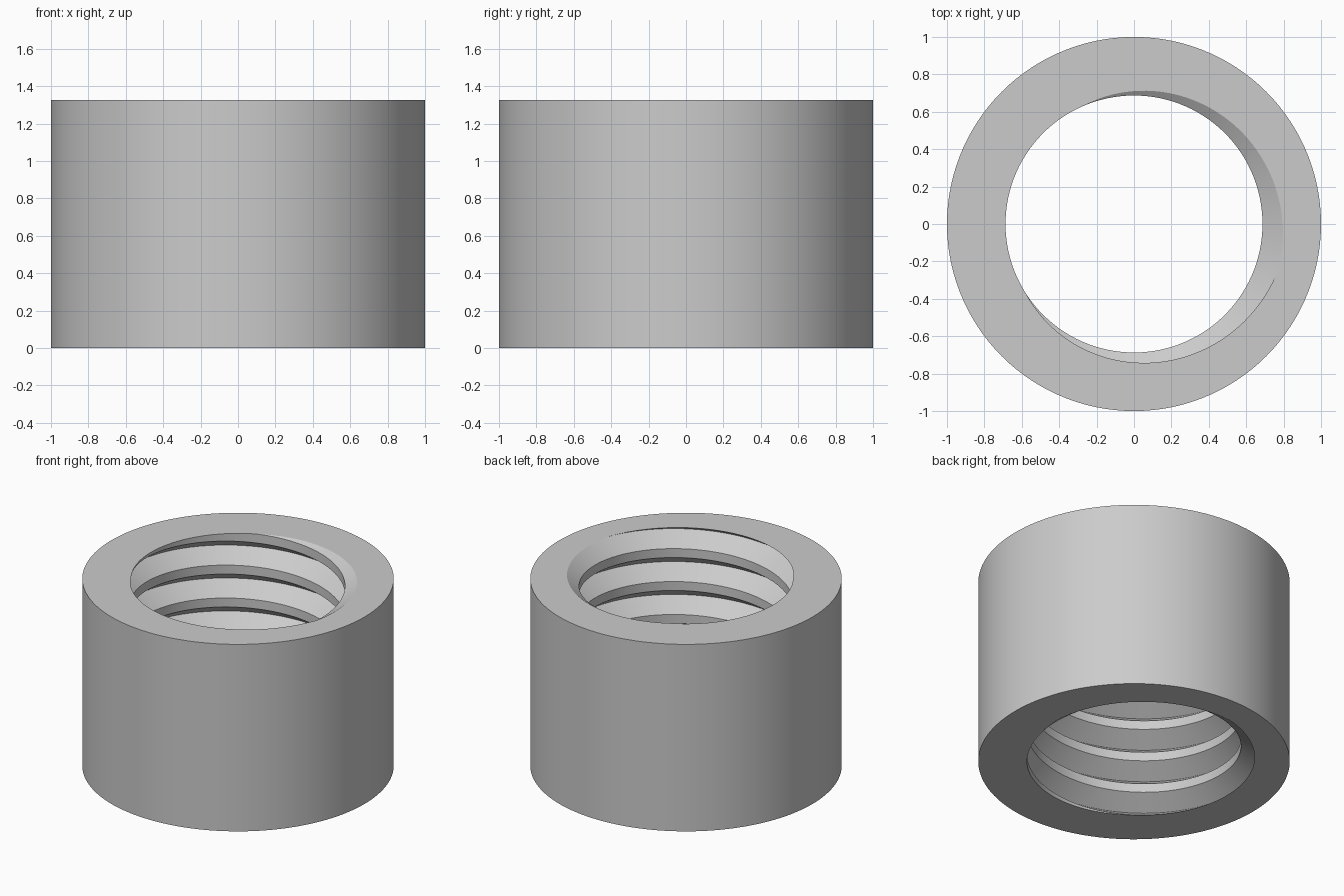
import bpy, bmesh, math

if "Cube" in bpy.data.objects:
    bpy.data.objects.remove(bpy.data.objects["Cube"])

H = 1.325                   # collar height
R_OUT = 1.0                 # outside radius
R_CREST, R_ROOT = 0.687, 0.81
PITCH, FLANK = 0.2333, 0.085
START = math.radians(-16)   # angle where the thread root runs out of the top
N = 120                     # segments around
TAU = 2 * math.pi

# Thread profile over one pitch, from root downwards: (drop, radius)
PROFILE = [(0, R_ROOT), (FLANK, R_CREST), (PITCH - FLANK, R_CREST)]


def angle(v):
    return math.atan2(v.co.y, v.co.x)


def fill_ring(bm, inner, outer):
    """Zip two rings of vertices together with triangles, by angle."""
    inner, outer = sorted(inner, key=angle), sorted(outer, key=angle)
    ni, no = len(inner), len(outer)
    i = j = 0
    while i < ni or j < no:
        a, b = inner[i % ni], outer[j % no]
        next_a, next_b = inner[(i + 1) % ni], outer[(j + 1) % no]
        ang_a = angle(next_a) + (TAU if i + 1 >= ni else 0)
        ang_b = angle(next_b) + (TAU if j + 1 >= no else 0)
        if j >= no or (i < ni and ang_a <= ang_b):
            bm.faces.new((a, b, next_a))
            i += 1
        else:
            bm.faces.new((a, b, next_b))
            j += 1


bm = bmesh.new()

# Threaded bore: right-handed helical surface, longer than the collar
columns = []
for i in range(N + 1):
    turn = (i + 0.5) / N
    a = START + turn * TAU
    column = []
    for k in range(-2, 9):
        for drop, r in PROFILE:
            z = H + PITCH * (turn - k) - drop
            column.append(bm.verts.new((r * math.cos(a), r * math.sin(a), z)))
    columns.append(column)
for left, right in zip(columns, columns[1:]):
    for j in range(len(left) - 1):
        bm.faces.new((left[j], left[j + 1], right[j + 1], right[j]))
bmesh.ops.remove_doubles(bm, verts=bm.verts[:], dist=1e-4)

# Trim the bore flush with both ends
for z, side in ((0, -1), (H, 1)):
    bmesh.ops.bisect_plane(bm, geom=bm.verts[:] + bm.edges[:] + bm.faces[:], dist=1e-6,
                           plane_co=(0, 0, z), plane_no=(0, 0, side), clear_outer=True)
bore_rims = [[v for v in bm.verts if abs(v.co.z - z) < 1e-5] for z in (0, H)]

# Outer wall
rings = [[bm.verts.new((R_OUT * math.cos(i / N * TAU), R_OUT * math.sin(i / N * TAU), z))
          for i in range(N)] for z in (0, H)]
for i in range(N):
    j = (i + 1) % N
    bm.faces.new((rings[0][i], rings[0][j], rings[1][j], rings[1][i]))

# Flat end faces between bore and outer wall
for inner, outer in zip(bore_rims, rings):
    fill_ring(bm, inner, outer)
bmesh.ops.recalc_face_normals(bm, faces=bm.faces[:])

mesh = bpy.data.meshes.new("threaded_collar")
bm.to_mesh(mesh)
bm.free()
collar = bpy.data.objects.new("threaded_collar", mesh)
bpy.context.collection.objects.link(collar)

grey = bpy.data.materials.new("light_grey")
grey.diffuse_color = (0.6, 0.6, 0.6, 1)
grey.use_nodes = True
grey.node_tree.nodes["Principled BSDF"].inputs["Base Color"].default_value = grey.diffuse_color
mesh.materials.append(grey)

bpy.context.view_layer.objects.active = collar
collar.select_set(True)
bpy.ops.object.shade_smooth_by_angle(angle=math.radians(30))
